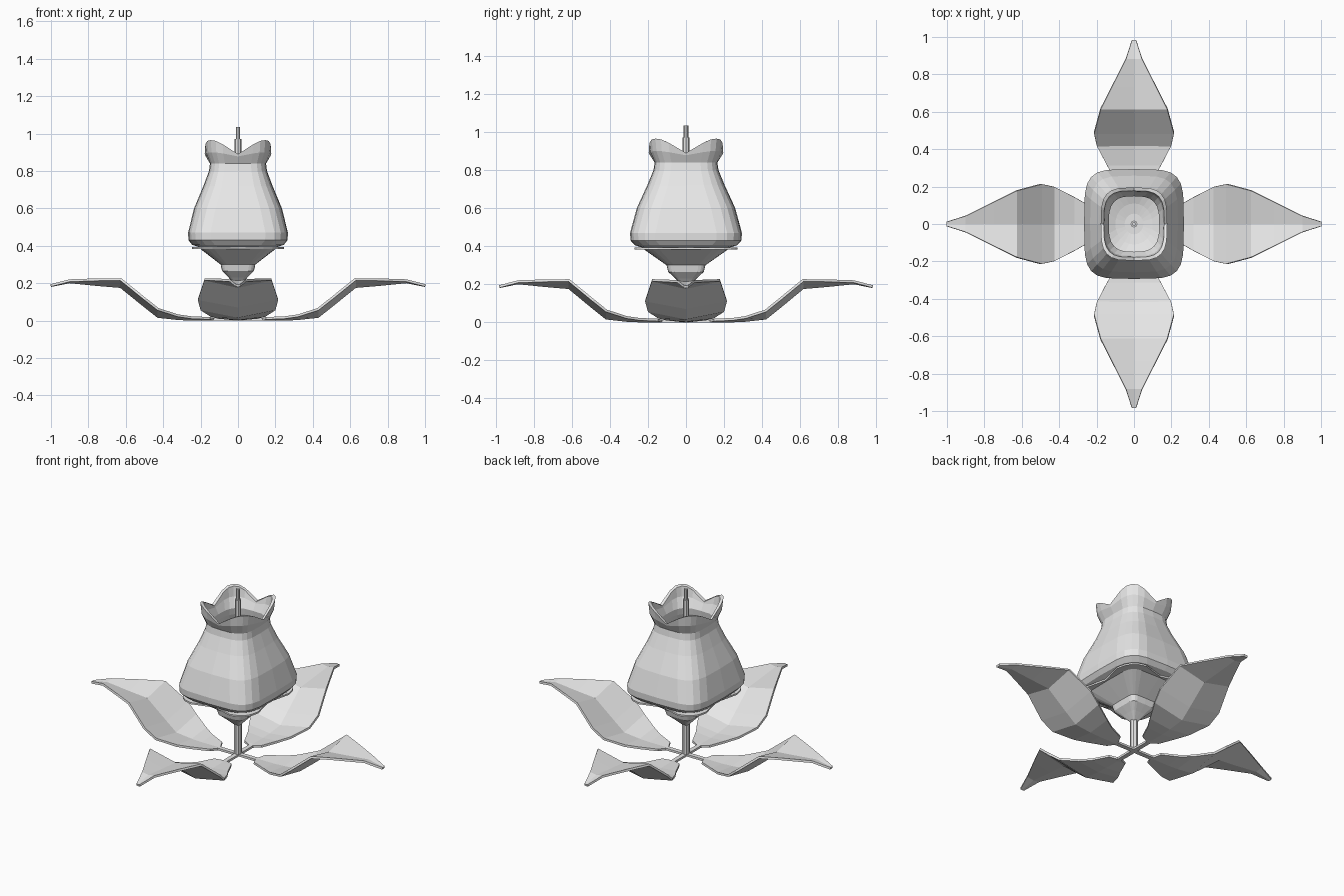
import bpy, bmesh, math
from mathutils import Matrix

if "Cube" in bpy.data.objects:
    bpy.data.objects.remove(bpy.data.objects["Cube"], do_unlink=True)

grey = bpy.data.materials.new("light_grey")
grey.use_nodes = True
grey.diffuse_color = (0.8, 0.8, 0.8, 1)
grey.node_tree.nodes["Principled BSDF"].inputs["Base Color"].default_value = (0.8, 0.8, 0.8, 1)

SIDES = 24
DEPTH = 1.1  # the bud is a little deeper than wide


def finish(name, bm, outward=True):
    if outward:
        bmesh.ops.recalc_face_normals(bm, faces=bm.faces)
    mesh = bpy.data.meshes.new(name)
    bm.to_mesh(mesh)
    bm.free()
    mesh.materials.append(grey)
    obj = bpy.data.objects.new(name, mesh)
    bpy.context.collection.objects.link(obj)
    return obj


def ring_point(i, half, power):
    """Point on a rounded square outline."""
    t = 2 * math.pi * i / SIDES
    c, s = math.cos(t), math.sin(t)
    x = math.copysign(abs(c) ** (2 / power), c) if abs(c) > 1e-6 else 0
    y = math.copysign(abs(s) ** (2 / power), s) if abs(s) > 1e-6 else 0
    return half * x, half * y * DEPTH


def loft(name, rows, closed=False, shape=None):
    """Skin rows of (z, half width, squareness); shape may adjust each point."""
    bm = bmesh.new()
    rings = []
    for k, (z, half, power) in enumerate(rows):
        ring = []
        for i in range(SIDES):
            x, y = ring_point(i, half, power)
            p = (x, y, z)
            ring.append(bm.verts.new(shape(k, i, p) if shape else p))
        rings.append(ring)
    pairs = list(zip(rings, rings[1:]))
    if closed:
        pairs.append((rings[-1], rings[0]))
    for a, b in pairs:
        for i in range(SIDES):
            j = (i + 1) % SIDES
            bm.faces.new((a[i], a[j], b[j], b[i]))
    if not closed:
        bm.faces.new(rings[0])
        bm.faces.new(rings[-1])
    return finish(name, bm)


# Hollow bud: outside upward, over the lip, then down the inside
bud_rows = [
    (0.39, 0.20, 4), (0.405, 0.245, 4), (0.43, 0.265, 4.5), (0.47, 0.267, 4.5),
    (0.60, 0.235, 4), (0.72, 0.185, 3.5), (0.80, 0.155, 3.5), (0.84, 0.15, 3.5),
    (0.90, 0.172, 3.5), (0.965, 0.178, 3.5),
    (0.96, 0.162, 3.5), (0.90, 0.155, 3.5), (0.84, 0.135, 3),
    (0.80, 0.14, 3), (0.60, 0.2, 3), (0.45, 0.2, 3), (0.41, 0.1, 2), (0.40, 0.05, 2),
]
LIP = (8, 9, 10, 11)
NOTCH = {0: 0.075, 1: 0.022, 2: 0.004, 3: 0}


def lobes(k, i, p):
    """Drop the lip at the middle of each side, leaving four corner lobes."""
    if k in LIP:
        step = min(i % 6, 6 - i % 6)
        share = 1 if k in (9, 10) else 0.3
        return (p[0], p[1], p[2] - NOTCH[step] * share)
    return p


loft("flower_bud", bud_rows, shape=lobes)

# Cup under the bud, tapering to the stem
loft("bud_cup", [
    (0.18, 0.005, 6), (0.23, 0.05, 6), (0.265, 0.085, 6), (0.30, 0.093, 6), (0.39, 0.21, 6),
])


# Thin sepals, parted at the middle of each side
def part_sepals(k, i, p):
    if i % 6 == 0 and k in (1, 2):
        return (p[0] * 0.84, p[1] * 0.84, p[2])
    return p


loft("sepals", [(0.383, 0.19, 5), (0.383, 0.25, 4.5), (0.393, 0.25, 4.5), (0.393, 0.19, 5)],
     closed=True, shape=part_sepals)


# Stem and pistil
def rod(name, radius, bottom, top, sides=8):
    bm = bmesh.new()
    bmesh.ops.create_cone(bm, cap_ends=True, segments=sides, radius1=radius, radius2=radius,
                          depth=top - bottom,
                          matrix=Matrix.Translation((0, 0, (top + bottom) / 2)))
    return finish(name, bm)


rod("stem", 0.022, 0.0, 0.24)
rod("pistil", 0.018, 0.38, 0.97)
rod("pistil_tip", 0.012, 0.97, 1.035)

# Leaves: distance from centre, half width, midrib height, edge height
leaf_rows = [
    (0.0, 0.014, 0, 0), (0.13, 0.014, 0, 0), (0.15, 0.06, 0, 0.006), (0.25, 0.105, 0, 0.01),
    (0.32, 0.145, 0.003, 0.02), (0.43, 0.2, 0.015, 0.055), (0.50, 0.215, 0.07, 0.11),
    (0.63, 0.18, 0.175, 0.215), (0.75, 0.12, 0.185, 0.213), (0.90, 0.045, 0.2, 0.208),
    (1.0, 0.013, 0.18, 0.182),
]
names = ("left_leaf", "back_leaf", "right_leaf", "front_leaf")
for n, name in enumerate(names):
    bm = bmesh.new()
    reach = 1 if n % 2 == 0 else 0.98
    rows = []
    for r, w, mid, edge in leaf_rows:
        rows.append([bm.verts.new((r * reach, y, z))
                     for y, z in ((-w, edge), (0, mid), (w, edge))])
    for a, b in zip(rows, rows[1:]):
        for j in (0, 1):
            bm.faces.new((a[j], b[j], b[j + 1], a[j + 1]))
    bmesh.ops.rotate(bm, verts=bm.verts, matrix=Matrix.Rotation(n * math.pi / 2, 3, "Z"))
    leaf = finish(name, bm, outward=False)
    thick = leaf.modifiers.new("thickness", "SOLIDIFY")
    thick.thickness = 0.013
    thick.offset = 1
